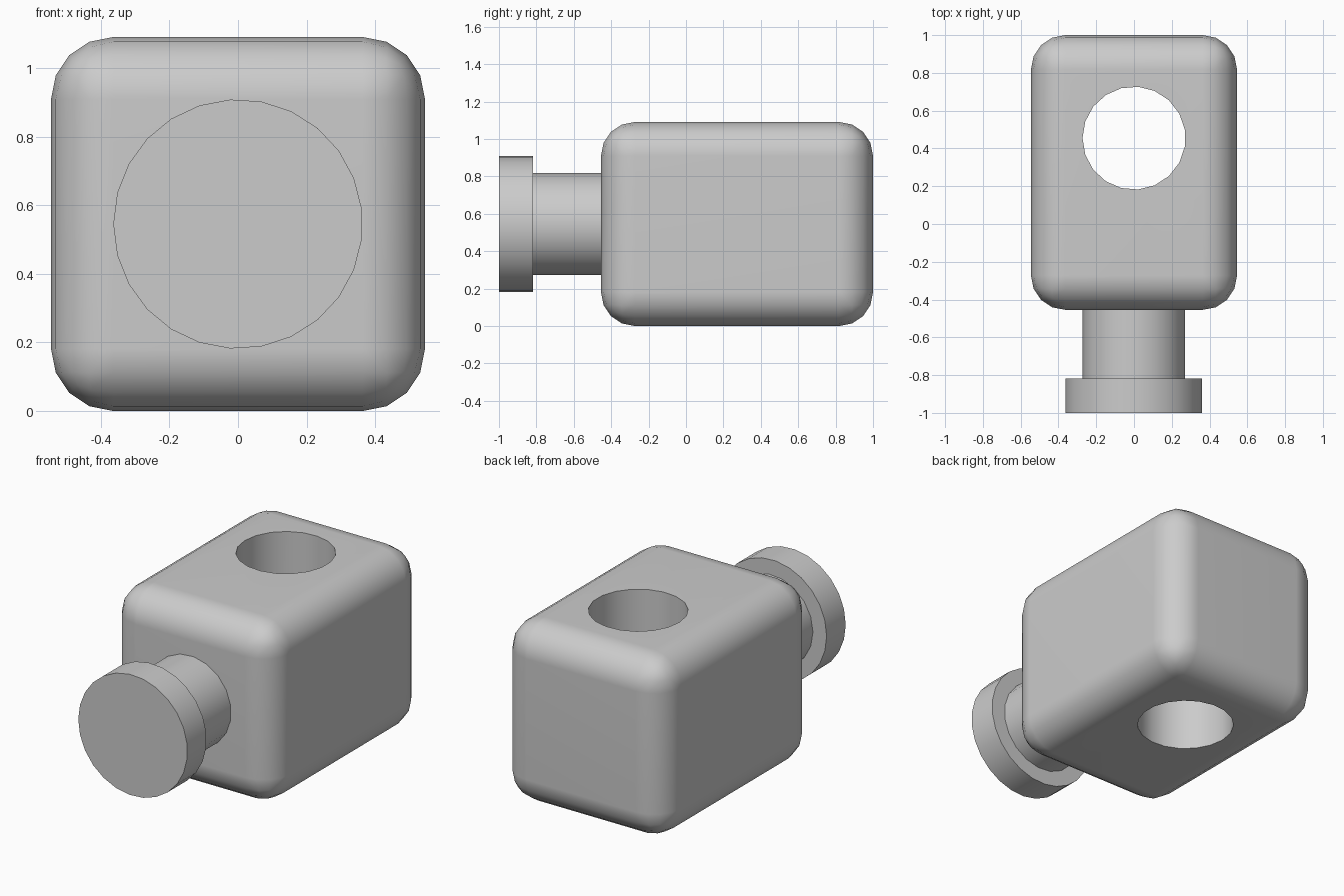
import bpy
from math import pi

cube = bpy.data.objects.get("Cube")
if cube:
    bpy.data.objects.remove(cube, do_unlink=True)

U = 1 / 11          # design module
MID = 6 * U         # height of the centre line

grey = bpy.data.materials.new("plain_grey")
grey.use_nodes = True
grey.diffuse_color = (0.6, 0.6, 0.6, 1)
grey.node_tree.nodes["Principled BSDF"].inputs["Base Color"].default_value = (0.6, 0.6, 0.6, 1)


def cylinder(name, sides, radius, depth, location, rotation):
    bpy.ops.mesh.primitive_cylinder_add(vertices=sides, radius=radius, depth=depth,
                                        location=location, rotation=rotation)
    obj = bpy.context.object
    obj.name = name
    obj.data.materials.append(grey)
    return obj


def rod(name, sides, radius, y0, y1):
    """Round part lying along y."""
    obj = cylinder(name, sides, radius, y1 - y0, (0, (y0 + y1) / 2, MID), (pi / 2, -pi / 2, 0))
    bpy.ops.object.shade_smooth_by_angle(angle=pi / 6)
    return obj


# Rounded block
bpy.ops.mesh.primitive_cube_add(size=1, location=(0, 3 * U, MID))
body = bpy.context.object
body.name = "body_block"
body.scale = (12 * U, 16 * U, 12 * U)
bpy.ops.object.transform_apply(location=False, rotation=False, scale=True)
body.data.materials.append(grey)
bevel = body.modifiers.new("round_edges", "BEVEL")
bevel.width = 2 * U
bevel.segments = 4

# Vertical hole through the block
cutter = cylinder("hole_cutter", 19, 3 * U, 2, (0, 5 * U, MID), (0, 0, pi / 2))
cutter.hide_render = True
hole = body.modifiers.new("through_hole", "BOOLEAN")
hole.operation = "DIFFERENCE"
hole.solver = "EXACT"
hole.object = cutter

bpy.ops.object.select_all(action="DESELECT")
body.select_set(True)
bpy.context.view_layer.objects.active = body
for modifier in ("round_edges", "through_hole"):
    bpy.ops.object.modifier_apply(modifier=modifier)
bpy.data.objects.remove(cutter, do_unlink=True)
bpy.ops.object.shade_smooth_by_angle(angle=pi / 6)
weighted = body.modifiers.new("flat_sides", "WEIGHTED_NORMAL")
weighted.keep_sharp = True

# Pin and its wider head
rod("pin", 19, 3 * U, -9 * U, -5 * U)
rod("pin_head", 25, 4 * U, -11 * U, -9 * U)
